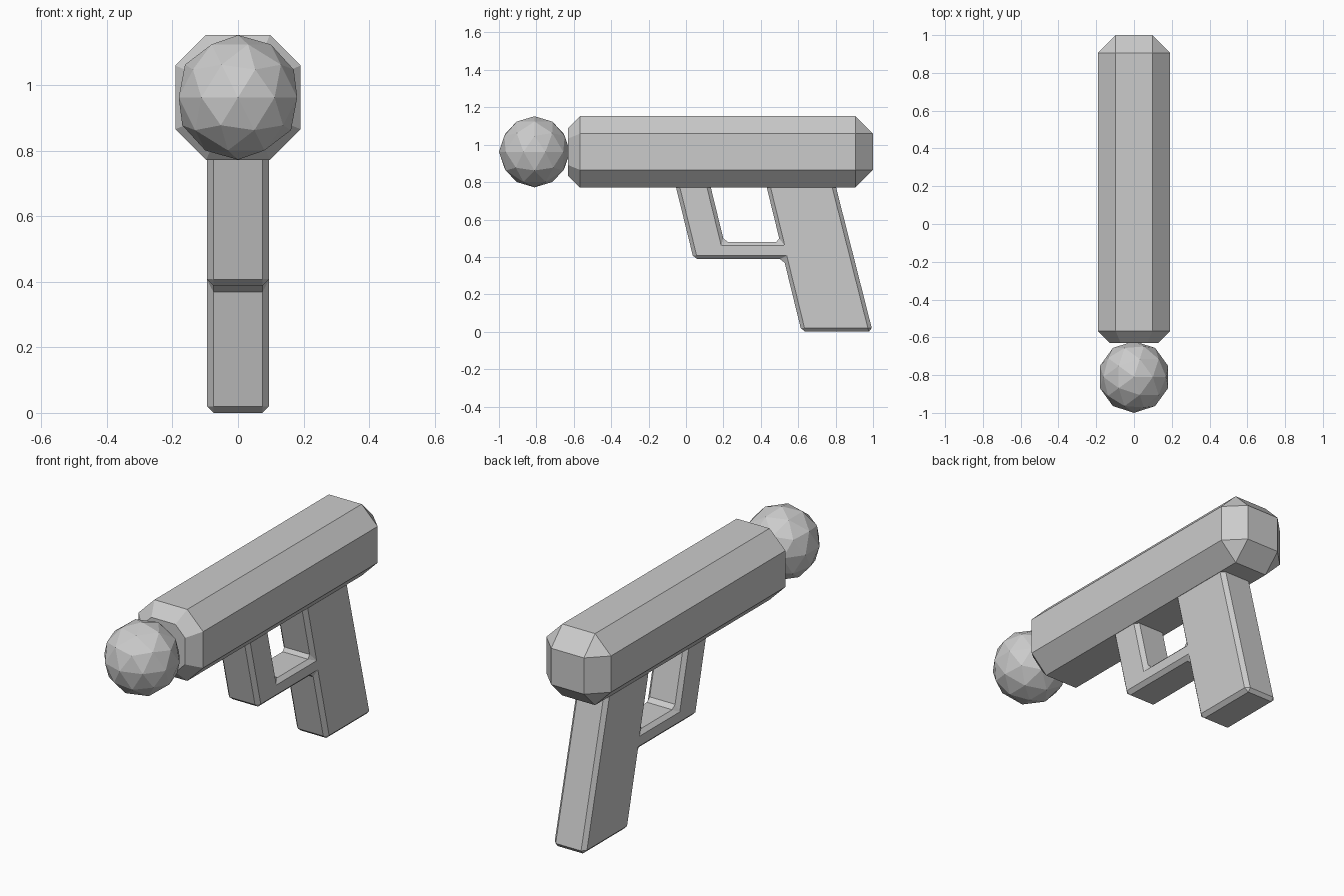
import bpy, bmesh
from mathutils import Vector

if "Cube" in bpy.data.objects:
    bpy.data.objects.remove(bpy.data.objects["Cube"])


def finish(bm, name):
    bmesh.ops.recalc_face_normals(bm, faces=bm.faces)
    me = bpy.data.meshes.new(name)
    bm.to_mesh(me)
    bm.free()
    ob = bpy.data.objects.new(name, me)
    bpy.context.collection.objects.link(ob)
    return ob


# Barrel: box chamfered everywhere but the muzzle, then a smaller muzzle chamfer
CZ, HALF, FRONT, BACK = 0.962, 0.191, -0.63, 1.0
bm = bmesh.new()
bmesh.ops.create_cube(bm, size=1)
for v in bm.verts:
    v.co = Vector((v.co.x * 2 * HALF,
                   (FRONT + BACK) / 2 + v.co.y * (BACK - FRONT),
                   CZ + v.co.z * 2 * HALF))


def on_front(e):
    return all(abs(v.co.y - FRONT) < 1e-4 for v in e.verts)


bmesh.ops.bevel(bm, geom=[e for e in bm.edges if not on_front(e)],
                offset=0.094, segments=1, affect='EDGES')
bmesh.ops.bevel(bm, geom=[e for e in bm.edges if on_front(e)],
                offset=0.063, segments=1, affect='EDGES')
finish(bm, "barrel")

# Ball in front of the muzzle
bm = bmesh.new()
bmesh.ops.create_icosphere(bm, subdivisions=2, radius=0.19)
bmesh.ops.translate(bm, verts=bm.verts, vec=(0, -0.81, CZ))
finish(bm, "muzzle_ball")

# Grip and trigger guard: one side profile (y, z), extruded across x
profile = [(-0.07, 0.84), (0.041, 0.388), (0.523, 0.388), (0.618, 0.0),
           (0.998, 0.0), (0.785, 0.84), (0.415, 0.84), (0.503, 0.48),
           (0.204, 0.48), (0.116, 0.84)]
W = 0.095
bm = bmesh.new()
face = bm.faces.new([bm.verts.new((-W, y, z)) for y, z in profile])
ext = bmesh.ops.extrude_face_region(bm, geom=[face])
bmesh.ops.translate(bm, vec=(2 * W, 0, 0),
                    verts=[g for g in ext["geom"] if isinstance(g, bmesh.types.BMVert)])
grip = finish(bm, "grip_and_guard")
bev = grip.modifiers.new("edge_chamfer", 'BEVEL')
bev.width = 0.02
bev.segments = 1
bev.limit_method = 'ANGLE'
